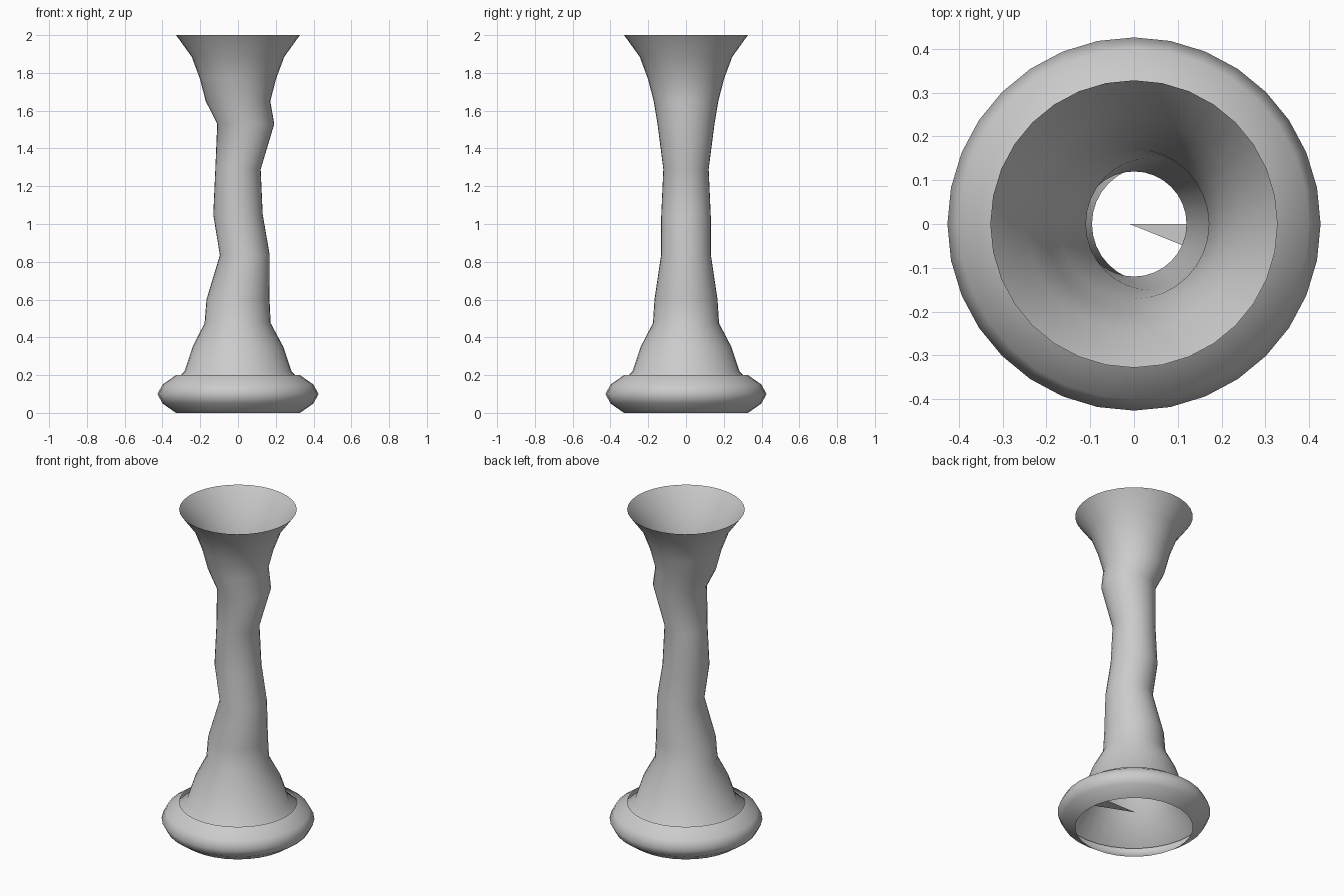
import bpy, bmesh, math

if "Cube" in bpy.data.objects:
    bpy.data.objects.remove(bpy.data.objects["Cube"])

SIDES = 32
grey = bpy.data.materials.new("plain grey")
grey.diffuse_color = (0.6, 0.6, 0.6, 1)
grey.use_nodes = True
grey.node_tree.nodes["Principled BSDF"].inputs["Base Color"].default_value = grey.diffuse_color


def loft(name, stations, wedge=False):
    """Open smooth shell through circles given as (z, radius, x offset)."""
    bm = bmesh.new()
    rings = []
    for z, r, cx in stations:
        rings.append([bm.verts.new((cx + r * math.cos(2 * math.pi * i / SIDES),
                                    r * math.sin(2 * math.pi * i / SIDES), z))
                      for i in range(SIDES)])
    for low, high in zip(rings, rings[1:]):
        for i in range(SIDES):
            j = (i + 1) % SIDES
            bm.faces.new((low[i], low[j], high[j], high[i])).smooth = True
    if wedge:
        # single sliver of floor inside the foot
        pts = [rings[0][k].co for k in (0, -1, -2)]
        bm.faces.new([bm.verts.new((-0.01, 0, stations[0][0]))]
                     + [bm.verts.new(p) for p in pts])
    me = bpy.data.meshes.new(name)
    bm.to_mesh(me)
    bm.free()
    me.materials.append(grey)
    ob = bpy.data.objects.new(name, me)
    bpy.context.collection.objects.link(ob)
    return ob


# wavy hollow stem, flared at both ends
loft("stem", [
    (0.10, 0.41, 0), (0.22, 0.283, 0), (0.35, 0.24, 0), (0.475, 0.175, -0.002),
    (0.60, 0.167, 0), (0.835, 0.132, 0.036), (1.05, 0.131, 0),
    (1.29, 0.12, 0), (1.53, 0.151, 0.041), (1.65, 0.171, 0),
    (1.77, 0.202, 0), (1.885, 0.245, 0), (2.0, 0.328, 0)], wedge=True)

# bulging base ring, open top and bottom
loft("base_ring", [(0, 0.328, 0), (0.05, 0.4, 0), (0.10, 0.426, 0),
                   (0.15, 0.4, 0), (0.20, 0.328, 0)])
